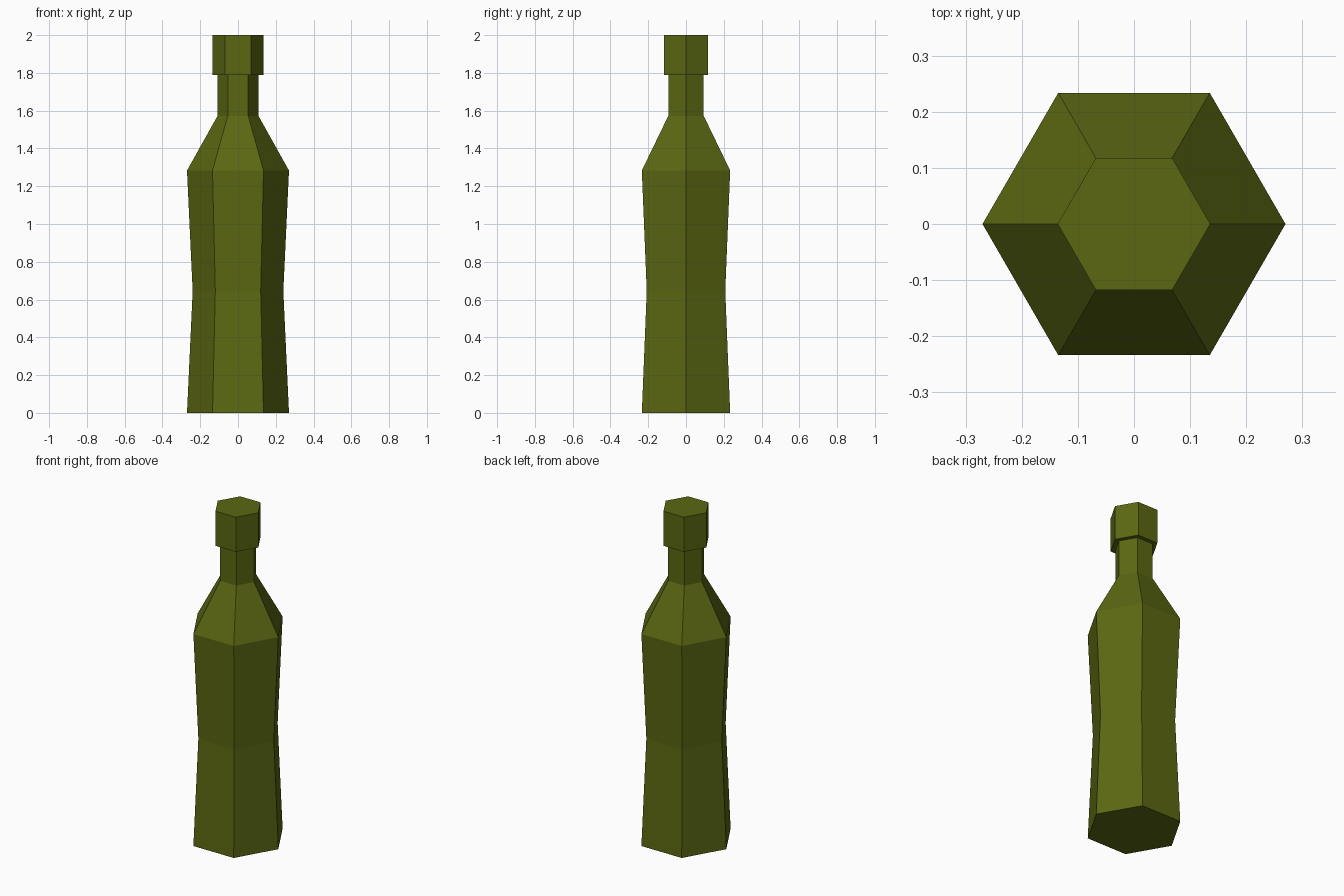
import bpy, bmesh
from math import cos, sin, tau

SIDES = 6

old = bpy.data.objects.get("Cube")
if old:
    bpy.data.objects.remove(old, do_unlink=True)

# Olive green glass
olive = bpy.data.materials.new("olive_green")
olive.use_nodes = True
colour = (0.105, 0.137, 0.006, 1)
olive.diffuse_color = colour
olive.node_tree.nodes["Principled BSDF"].inputs["Base Color"].default_value = colour


def hex_lathe(name, profile, cap_bottom=False, cap_top=False):
    """Stack six-sided rings from (radius, height) pairs and bridge them."""
    bm = bmesh.new()
    rings = [[bm.verts.new((r * cos(tau * i / SIDES), r * sin(tau * i / SIDES), z))
              for i in range(SIDES)] for r, z in profile]
    for low, high in zip(rings, rings[1:]):
        for i in range(SIDES):
            j = (i + 1) % SIDES
            bm.faces.new((low[i], low[j], high[j], high[i]))
    if cap_bottom:
        bm.faces.new(rings[0][::-1])
    if cap_top:
        bm.faces.new(rings[-1])
    mesh = bpy.data.meshes.new(name)
    bm.to_mesh(mesh)
    bm.free()
    mesh.materials.append(olive)
    obj = bpy.data.objects.new(name, mesh)
    bpy.context.collection.objects.link(obj)
    return obj


# Waisted body, sloping shoulder and straight neck
hex_lathe("bottle_body",
          [(0.27, 0), (0.24, 0.645), (0.27, 1.283), (0.108, 1.573), (0.108, 1.79)],
          cap_bottom=True)

# Wider cap with an underside lip around the neck
hex_lathe("bottle_cap", [(0.108, 1.79), (0.136, 1.79), (0.136, 2)], cap_top=True)
